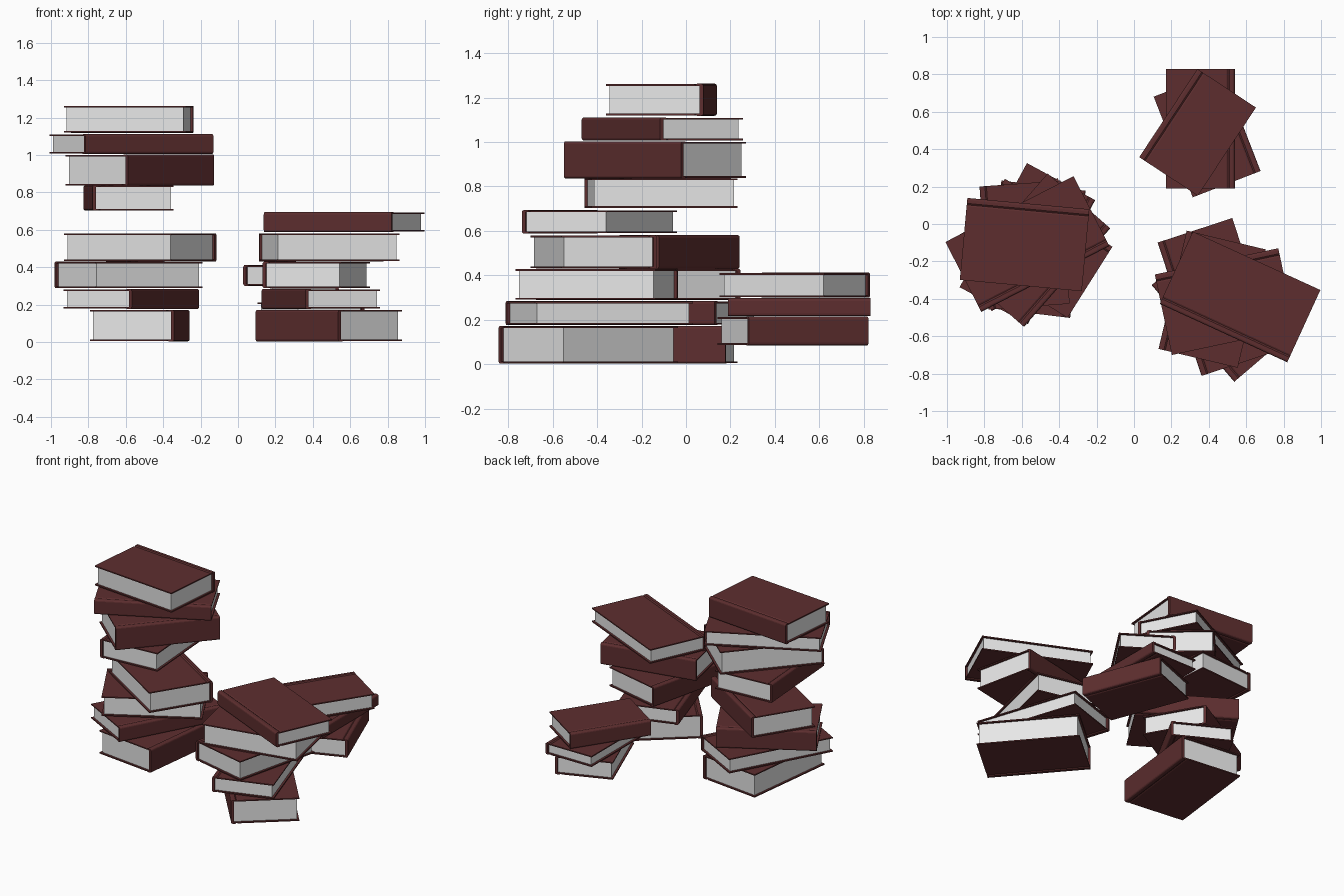
import bpy, bmesh, math
from mathutils import Matrix

if "Cube" in bpy.data.objects:
    bpy.data.objects.remove(bpy.data.objects["Cube"])


def material(name, rgb):
    m = bpy.data.materials.new(name)
    m.diffuse_color = (*rgb, 1)
    m.use_nodes = True
    m.node_tree.nodes["Principled BSDF"].inputs["Base Color"].default_value = m.diffuse_color
    return m


COVER = material("dark_red_cover", (0.11, 0.027, 0.028))
PAPER = material("white_paper", (0.8, 0.8, 0.8))
BOARD = 0.010    # cover board thickness
SPINE = 0.018    # spine thickness
LIP = 0.014      # cover overhang beyond the pages


def cover_profile(w, h):
    """C-shaped section in x/z: spine at +x, rounded spine corners, shallow hinge groove."""
    a, b, r = -w / 2, w / 2, 0.012
    top = [(a, h / 2 - BOARD), (a, h / 2 - 0.002), (b - 0.045, h / 2 - 0.002),
           (b - 0.037, h / 2 - 0.006), (b - 0.029, h / 2)]
    for i in range(4):
        t = math.pi / 2 * (1 - i / 3)
        top.append((b - r + r * math.cos(t), h / 2 - r + r * math.sin(t)))
    outer = top + [(x, -z) for x, z in reversed(top)]
    return outer + [(b - SPINE, -h / 2 + BOARD), (b - SPINE, h / 2 - BOARD)]


def add_object(name, bm, mat, place):
    bmesh.ops.recalc_face_normals(bm, faces=bm.faces)
    me = bpy.data.meshes.new(name)
    bm.to_mesh(me)
    bm.free()
    me.materials.append(mat)
    ob = bpy.data.objects.new(name, me)
    ob.matrix_world = place
    bpy.context.collection.objects.link(ob)


def book(name, cx, cy, angle, w, l, z0, z1):
    """angle = direction the spine faces, in degrees."""
    h = z1 - z0
    place = Matrix.Translation((cx, cy, (z0 + z1) / 2)) @ Matrix.Rotation(math.radians(angle), 4, 'Z')
    # cover with spine
    bm = bmesh.new()
    face = bm.faces.new([bm.verts.new((x, -l / 2, z)) for x, z in cover_profile(w, h)])
    ext = bmesh.ops.extrude_face_region(bm, geom=[face], use_keep_orig=True)
    moved = [v for v in ext["geom"] if isinstance(v, bmesh.types.BMVert)]
    bmesh.ops.translate(bm, verts=moved, vec=(0, l, 0))
    add_object(name + "_cover", bm, COVER, place)
    # page block
    bm = bmesh.new()
    x0, x1 = -w / 2 + LIP, w / 2 - SPINE
    box = Matrix.Translation(((x0 + x1) / 2, 0, 0)) @ Matrix.Diagonal((x1 - x0, l - 2 * LIP, h - 2 * BOARD, 1))
    bmesh.ops.create_cube(bm, size=1, matrix=box)
    add_object(name + "_pages", bm, PAPER, place)


# centre x, centre y, spine direction, width, length, bottom, top
STACKS = {
    "tall_stack": [
        (-0.525, -0.135, -6.9, 0.453, 0.685, 0.003, 0.172),
        (-0.57, -0.105, -28.5, 0.415, 0.755, 0.176, 0.284),
        (-0.585, -0.11, 120, 0.44, 0.66, 0.288, 0.430),
        (-0.523, -0.13, 57.7, 0.45, 0.68, 0.430, 0.581),
        (-0.585, -0.113, 184.2, 0.435, 0.66, 0.702, 0.838),
        (-0.525, -0.14, -41.2, 0.445, 0.70, 0.836, 1.003),
        (-0.57, -0.107, -62.8, 0.42, 0.77, 1.006, 1.111),
        (-0.585, -0.11, 84.7, 0.44, 0.655, 1.118, 1.263),
    ],
    "front_stack": [
        (0.485, -0.44, 220.5, 0.447, 0.68, 0.003, 0.172),
        (0.443, -0.39, 198.2, 0.42, 0.75, 0.176, 0.284),
        (0.418, -0.402, 166.6, 0.435, 0.65, 0.288, 0.430),
        (0.487, -0.415, 102, 0.44, 0.675, 0.430, 0.581),
        (0.567, -0.39, 245.4, 0.425, 0.75, 0.588, 0.694),
    ],
    "back_stack": [
        (0.391, 0.482, 21.2, 0.389, 0.577, 0.085, 0.214),
        (0.355, 0.51, 0, 0.368, 0.64, 0.216, 0.297),
        (0.34, 0.49, 146.6, 0.375, 0.565, 0.300, 0.412),
    ],
}
for stack, books in STACKS.items():
    for i, spec in enumerate(books):
        book(f"{stack}_book_{i + 1}", *spec)
